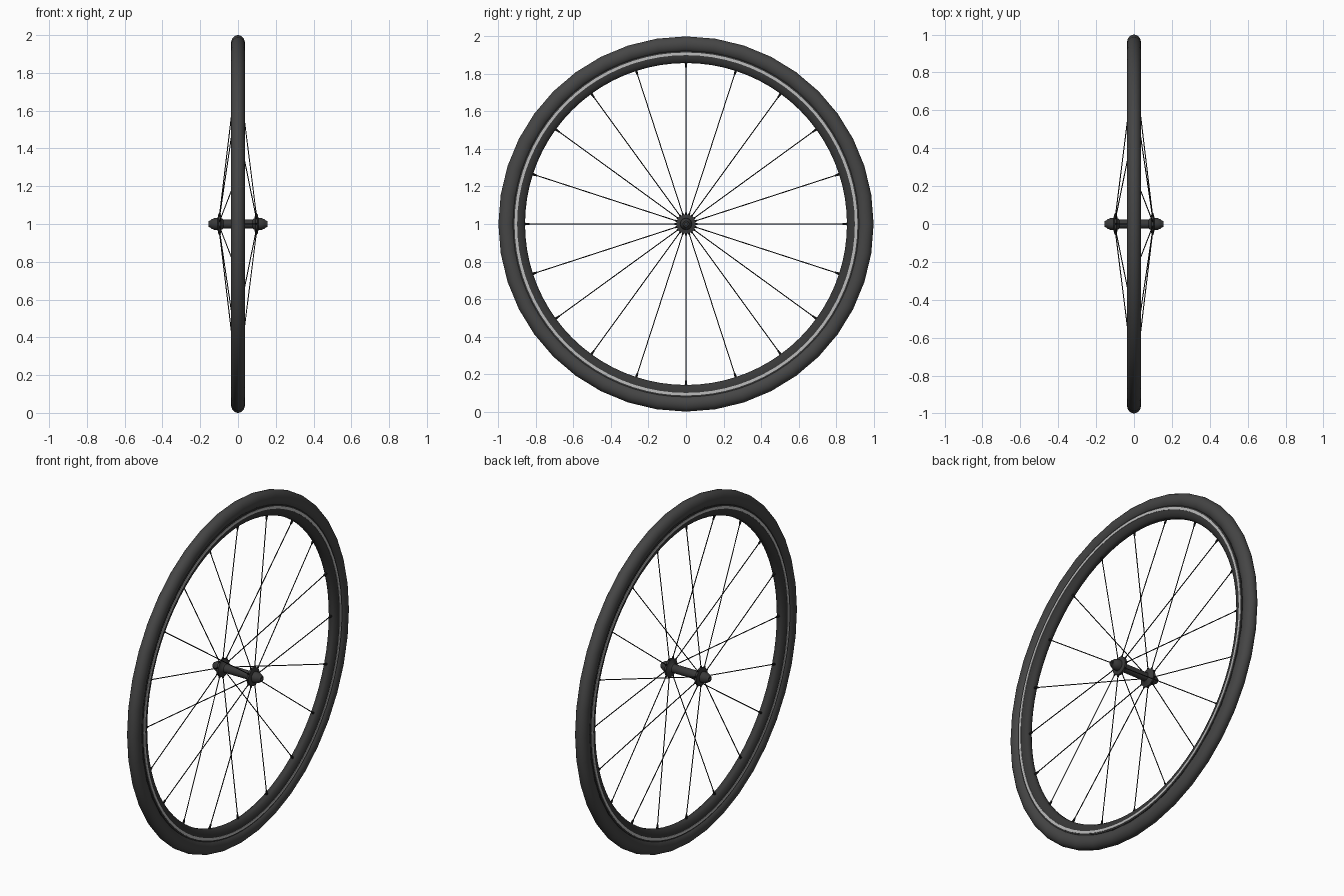
import bpy, bmesh
from math import sin, cos, pi, radians
from mathutils import Vector

if "Cube" in bpy.data.objects:
    bpy.data.objects.remove(bpy.data.objects["Cube"])

CENTRE = Vector((0, 0, 1))


def material(name, v):
    m = bpy.data.materials.new(name)
    m.diffuse_color = (v, v, v, 1)
    m.use_nodes = True
    m.node_tree.nodes["Principled BSDF"].inputs["Base Color"].default_value = m.diffuse_color
    return m


RUBBER = material("rubber", 0.06)
BLACK = material("black_metal", 0.04)
SILVER = material("silver", 0.5)
SPOKE = material("spoke_black", 0.015)


def finish(name, bm, mat, angle=40):
    bmesh.ops.remove_doubles(bm, verts=bm.verts, dist=1e-5)
    bmesh.ops.recalc_face_normals(bm, faces=bm.faces)
    me = bpy.data.meshes.new(name)
    bm.to_mesh(me)
    bm.free()
    ob = bpy.data.objects.new(name, me)
    bpy.context.collection.objects.link(ob)
    me.materials.append(mat)
    bpy.ops.object.select_all(action='DESELECT')
    ob.select_set(True)
    bpy.context.view_layer.objects.active = ob
    bpy.ops.object.shade_smooth_by_angle(angle=radians(angle))
    return ob


def revolve(name, profile, segs, mat, closed=False, angle=40):
    """Spin (x, radius) points around the wheel axis."""
    bm = bmesh.new()
    rings = []
    for k in range(segs):
        a = 2 * pi * k / segs
        rings.append([bm.verts.new(CENTRE + Vector((x, r * sin(a), r * cos(a))))
                      for x, r in profile])
    n = len(profile)
    for k in range(segs):
        p, q = rings[k], rings[(k + 1) % segs]
        for i in range(n if closed else n - 1):
            j = (i + 1) % n
            bm.faces.new((p[i], p[j], q[j], q[i]))
    bmesh.ops.dissolve_degenerate(bm, dist=1e-6, edges=bm.edges)
    return finish(name, bm, mat, angle)


def rod(bm, a, b, r1, r2, sides=8):
    d = b - a
    m = d.to_track_quat('Z', 'Y').to_matrix().to_4x4()
    m.translation = (a + b) / 2
    bmesh.ops.create_cone(bm, cap_ends=True, segments=sides, radius1=r1,
                          radius2=r2, depth=d.length, matrix=m)


# Tyre
revolve("tyre", [(0.037 * cos(2 * pi * i / 20), 0.957 + 0.043 * sin(2 * pi * i / 20))
                 for i in range(20)], 40, RUBBER, closed=True, angle=60)

# Rim: rounded channel below the tyre
half = [(0.027, 0.922), (0.028, 0.898), (0.026, 0.882), (0.019, 0.866), (0.009, 0.858)]
revolve("rim", half + [(-x, r) for x, r in reversed(half)], 80, BLACK, closed=True)

# Silver brake track on both sides of the rim
for side, s in (("left", -1), ("right", 1)):
    revolve("brake_track_" + side,
            [(s * 0.025, 0.914), (s * 0.030, 0.914), (s * 0.030, 0.900), (s * 0.025, 0.900)],
            80, SILVER, closed=True)

# Hub barrel
revolve("hub_barrel", [(-0.1, 0.0), (-0.1, 0.024), (0.1, 0.024), (0.1, 0.0)], 24, BLACK)

# Flange and end cap, mirrored
flange = [(0.075, 0.022), (0.086, 0.030), (0.092, 0.052), (0.104, 0.052), (0.108, 0.033), (0.108, 0.0)]
cap = [(0.106, 0.0), (0.106, 0.031), (0.125, 0.031), (0.142, 0.024), (0.148, 0.018),
       (0.155, 0.016), (0.155, 0.008), (0.146, 0.008), (0.146, 0.0)]
for side, s in (("left", -1), ("right", 1)):
    revolve("hub_flange_" + side, [(s * x, r) for x, r in flange], 24, BLACK)
    revolve("axle_cap_" + side, [(s * x, r) for x, r in cap], 24, BLACK)

# Radial spokes with nipples, alternating between flanges
spokes, nipples = bmesh.new(), bmesh.new()
for k in range(20):
    a = 2 * pi * k / 20
    out = Vector((0, sin(a), cos(a)))
    x = -0.098 if k % 2 == 0 else 0.098
    start = CENTRE + out * 0.044 + Vector((x, 0, 0))
    end = CENTRE + out * 0.862
    rod(spokes, start, end, 0.0027, 0.0027)
    d = (end - start).normalized()
    rod(nipples, end - d * 0.028, end, 0.0045, 0.0075)
    # Spoke head seat on the flange
    rod(nipples, start, start + d * 0.016, 0.006, 0.005)
finish("spokes", spokes, SPOKE)
finish("spoke_nipples", nipples, SPOKE)
